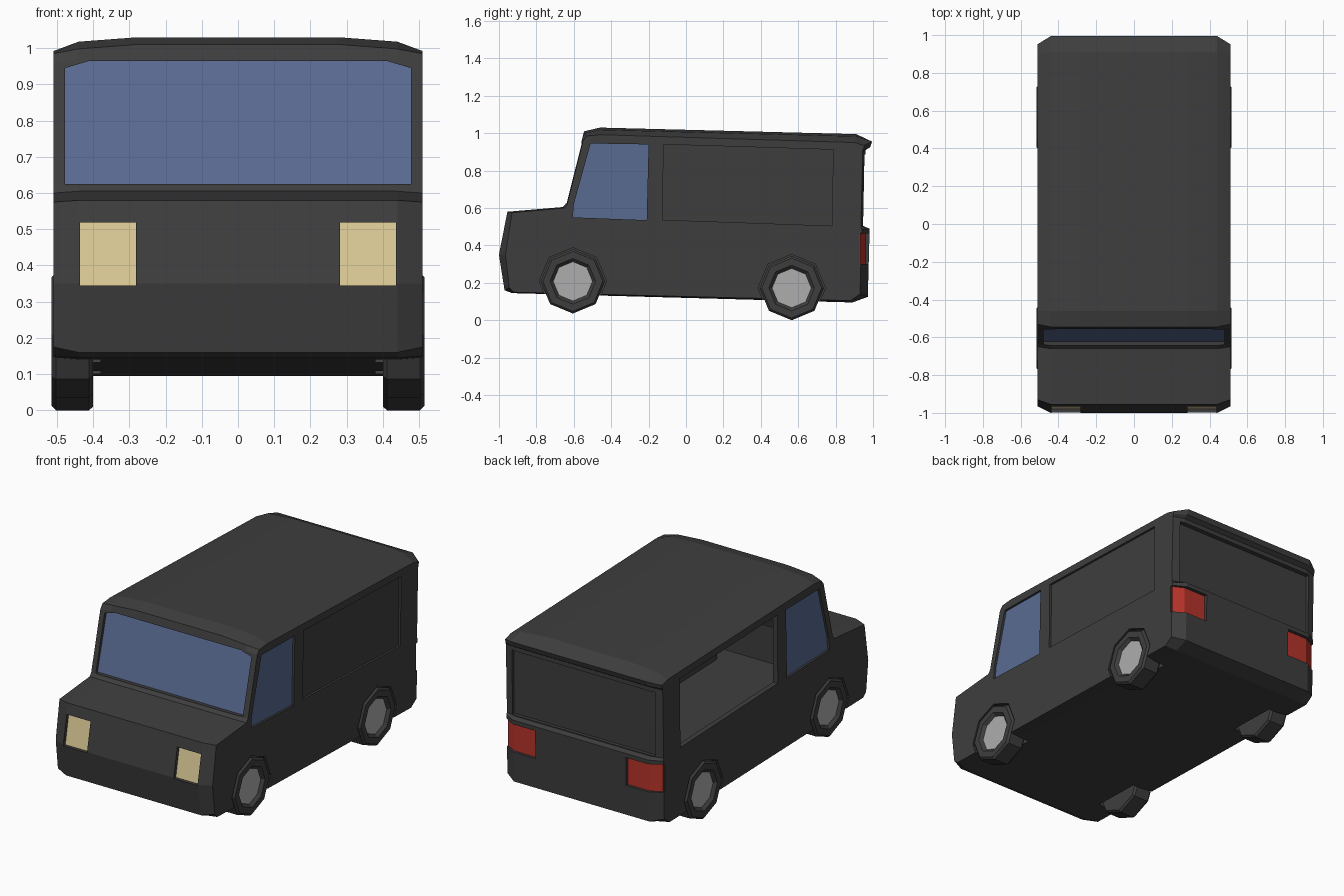
import bpy, bmesh, math

if "Cube" in bpy.data.objects:
    bpy.data.objects.remove(bpy.data.objects["Cube"])


def material(name, rgb):
    m = bpy.data.materials.new(name)
    m.diffuse_color = (*rgb, 1)
    m.use_nodes = True
    m.node_tree.nodes["Principled BSDF"].inputs["Base Color"].default_value = m.diffuse_color
    return m


DARK = material("dark grey paint", (0.048, 0.048, 0.048))
GLASS = material("blue glass", (0.10, 0.148, 0.29))
CREAM = material("cream lamp", (0.72, 0.60, 0.31))
RED = material("red lamp", (0.48, 0.034, 0.024))
METAL = material("grey hub", (0.42, 0.42, 0.42))


def loft(name, sections, mats):
    """Join equal-length closed sections and cap both ends."""
    bm = bmesh.new()
    rings = [[bm.verts.new(p) for p in s] for s in sections]
    n = len(rings[0])
    for a, b in zip(rings, rings[1:]):
        for i in range(n):
            j = (i + 1) % n
            bm.faces.new((a[i], a[j], b[j], b[i]))
    bm.faces.new(rings[0])
    bm.faces.new(rings[-1])
    bmesh.ops.recalc_face_normals(bm, faces=bm.faces)
    me = bpy.data.meshes.new(name)
    bm.to_mesh(me)
    bm.free()
    for m in mats:
        me.materials.append(m)
    ob = bpy.data.objects.new(name, me)
    bpy.context.collection.objects.link(ob)
    return ob


def prism(name, pts, axis, lo, hi, mat=DARK):
    place = {"x": lambda p, t: (t, p[0], p[1]),
             "y": lambda p, t: (p[0], t, p[1]),
             "z": lambda p, t: (p[0], p[1], t)}[axis]
    return loft(name, [[place(p, t) for p in pts] for t in (lo, hi)], [mat])


def cut(ob, cutter):
    mod = ob.modifiers.new("cut", "BOOLEAN")
    mod.operation, mod.solver, mod.object = "DIFFERENCE", "EXACT", cutter
    dg = bpy.context.evaluated_depsgraph_get()
    me = bpy.data.meshes.new_from_object(ob.evaluated_get(dg))
    ob.modifiers.clear()
    ob.data = me
    bpy.data.objects.remove(cutter)


def grow(pts, d=0.012):
    cy = sum(p[0] for p in pts) / len(pts)
    cz = sum(p[1] for p in pts) / len(pts)
    return [(y + math.copysign(d, y - cy), z + math.copysign(d, z - cz)) for y, z in pts]


def octagon(y, z, r):
    return [(y + r * math.sin(k * math.pi / 4), z - r * math.cos(k * math.pi / 4)) for k in range(8)]


def box(a, b, c, d):
    return [(a, c), (b, c), (b, d), (a, d)]


# Body: side profile on the centre and a smaller one on the outer sides
MID = [(-0.97, 0.16), (-1.0, 0.35), (-0.955, 0.58), (-0.66, 0.605), (-0.645, 0.62),
       (-0.555, 0.97), (-0.545, 1.01), (-0.46, 1.03), (0.91, 0.995), (0.995, 0.955),
       (0.985, 0.925), (0.96, 0.91), (0.953, 0.50), (0.982, 0.49), (0.972, 0.125),
       (0.89, 0.095), (-0.93, 0.145)]
EDGE = [(-0.945, 0.175), (-0.965, 0.35), (-0.93, 0.575), (-0.65, 0.60), (-0.635, 0.62),
        (-0.55, 0.96), (-0.53, 0.985), (-0.46, 0.992), (0.90, 0.95), (0.952, 0.935),
        (0.95, 0.918), (0.945, 0.905), (0.935, 0.50), (0.94, 0.485), (0.93, 0.14),
        (0.88, 0.105), (-0.92, 0.15)]
SHOULDER = [(y, z - 0.012 if z > 0.98 else z) for y, z in MID]
layers = [(-0.51, EDGE), (-0.44, SHOULDER), (-0.28, MID), (0.28, MID), (0.44, SHOULDER), (0.51, EDGE)]
body = loft("van_body", [[(x, y, z) for y, z in prof] for x, prof in layers], [DARK])

# Hollow inside, leaving wheel housings
AXLES = [("front", -0.605, 0.208), ("rear", 0.565, 0.172)]
cavity = prism("cavity", [(-0.92, 0.19), (-0.92, 0.55), (-0.615, 0.575), (-0.525, 0.955),
                          (0.90, 0.92), (0.922, 0.5), (0.922, 0.14)], "x", -0.48, 0.48)
SPANS = {-1: (-0.6, -0.38), 1: (0.38, 0.6)}
for _, y, z in AXLES:
    for s in (-1, 1):
        lo, hi = SPANS[s]
        cut(cavity, prism("housing", octagon(y, z, 0.20), "x", lo - 0.02 * (s > 0), hi + 0.02 * (s < 0)))
cut(body, cavity)

# Openings
DOOR = [(-0.605, 0.55), (-0.60, 0.62), (-0.51, 0.945), (-0.20, 0.94), (-0.21, 0.535)]
PANEL = [(-0.12, 0.94), (0.787, 0.912), (0.78, 0.505), (-0.125, 0.537)]
SCREEN = [(-0.478, 0.625), (0.478, 0.625), (0.478, 0.945), (0.41, 0.965), (-0.41, 0.965), (-0.478, 0.945)]
cut(body, prism("screen_cut", SCREEN, "y", -0.8, -0.50))
cut(body, prism("rear_cut", box(-0.465, 0.465, 0.505, 0.885), "y", 0.90, 1.1))
for s in (-1, 1):
    lo, hi = sorted((s * 0.46, s * 0.6))
    cut(body, prism("door_cut", DOOR, "x", lo, hi))
    cut(body, prism("panel_cut", PANEL, "x", lo, hi))
    lo, hi = sorted((s * 0.282, s * 0.437))
    cut(body, prism("headlight_cut", box(lo, hi, 0.345, 0.518), "y", -1.1, -0.90))
    lo, hi = sorted((s * 0.295, s * 0.6))
    cut(body, prism("tail_cut", box(lo, hi, 0.30, 0.465), "y", 0.925, 1.1))
    for _, y, z in AXLES:
        cut(body, prism("arch_cut", octagon(y, z, 0.18), "x", *SPANS[s]))

# Glass and panels; the left cargo opening stays empty
prism("windscreen", [(-0.629, 0.60), (-0.531, 0.975), (-0.523, 0.975), (-0.621, 0.60)],
      "x", -0.488, 0.488, GLASS)
prism("rear_panel", box(-0.475, 0.475, 0.495, 0.895), "y", 0.924, 0.932)
prism("right_cargo_panel", grow(PANEL), "x", 0.489, 0.497)
for side, s in (("left", -1), ("right", 1)):
    lo, hi = sorted((s * 0.489, s * 0.497))
    prism(side + "_door_window", grow(DOOR, 0.006), "x", lo, hi, GLASS)

    # Lamps
    lo, hi = sorted((s * 0.27, s * 0.445))
    prism(side + "_headlight", [(-0.982, 0.335), (-0.945, 0.53), (-0.935, 0.53), (-0.972, 0.335)],
          "x", lo, hi, CREAM)
    prism(side + "_tail_light", [(s * x, y) for x, y in
          [(0.285, 0.962), (0.44, 0.962), (0.503, 0.93), (0.503, 0.905), (0.285, 0.905)]],
          "z", 0.295, 0.47, RED)

    # Wheels: eight-sided tyre with a bevelled rim and a recessed hub
    for end, y, z in AXLES:
        rings = [(0.40, 0.162), (0.412, 0.172), (0.503, 0.172), (0.515, 0.160),
                 (0.515, 0.122), (0.498, 0.105)]
        wheel = loft(f"{end}_{side}_wheel",
                     [[(s * x, py, pz) for py, pz in octagon(y, z, r)] for x, r in rings],
                     [DARK, METAL])
        for f in wheel.data.polygons:
            if len(f.vertices) == 8 and abs(f.center.x) > 0.45:
                f.material_index = 1
